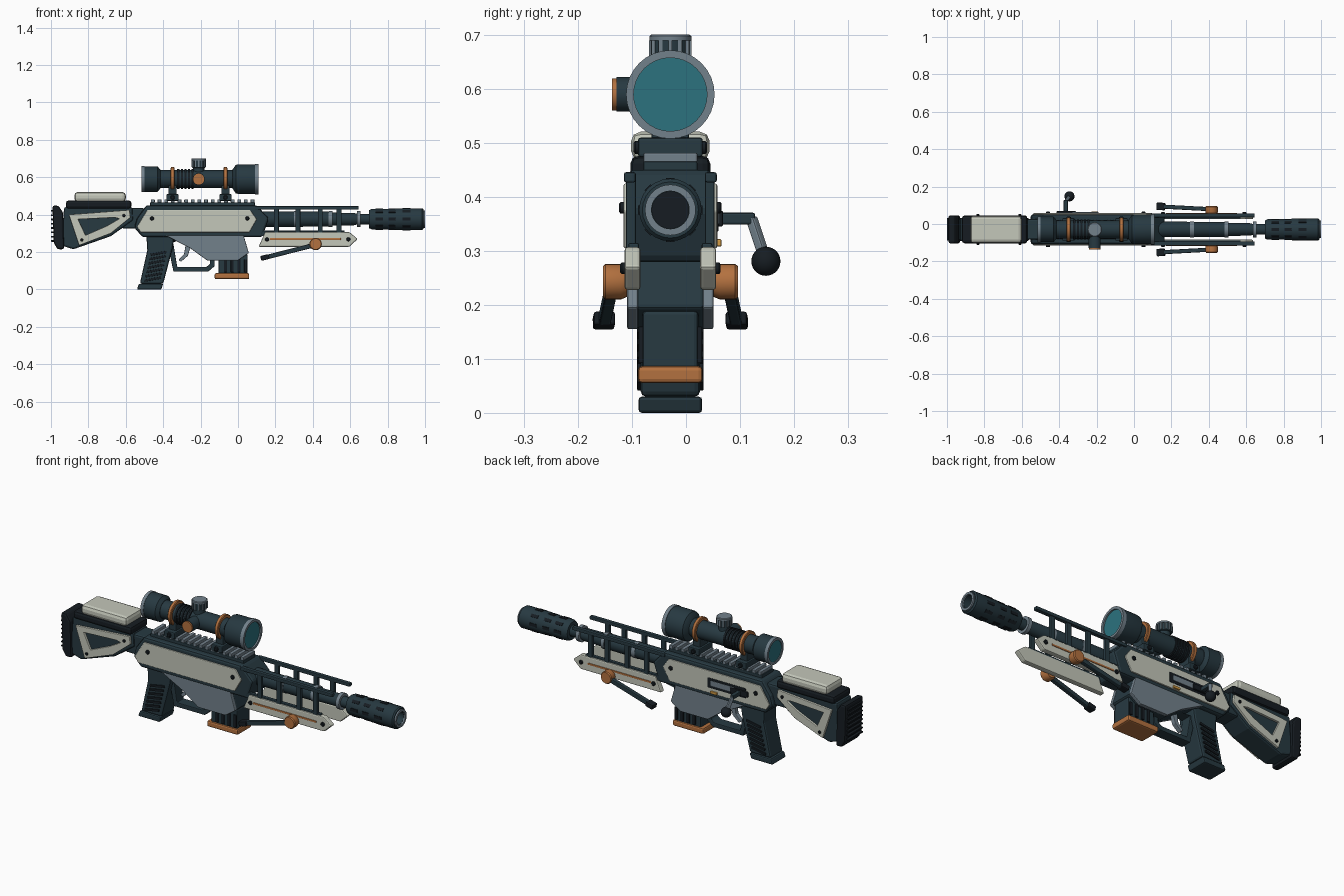
import bpy, bmesh, math
from mathutils import Vector, Matrix

CY = -0.029  # centre plane of the body


def material(name, rgb):
    m = bpy.data.materials.new(name)
    m.diffuse_color = (*rgb, 1)
    return m


DARK = material("dark_blue", (0.02, 0.041, 0.053))
BLACK = material("black", (0.008, 0.012, 0.016))
CREAM = material("cream", (0.55, 0.57, 0.49))
GREY = material("steel", (0.17, 0.22, 0.26))
COPPER = material("copper", (0.45, 0.165, 0.05))
GOLD = material("gold", (0.65, 0.33, 0.06))
TEAL = material("lens", (0.025, 0.17, 0.21))


def finish(name, bm, mat, bevel=0.0, smooth=False):
    bmesh.ops.recalc_face_normals(bm, faces=bm.faces)
    me = bpy.data.meshes.new(name)
    bm.to_mesh(me)
    bm.free()
    me.materials.append(mat)
    ob = bpy.data.objects.new(name, me)
    ob.location.y = CY
    bpy.context.collection.objects.link(ob)
    if bevel:
        b = ob.modifiers.new("bevel", "BEVEL")
        b.width, b.segments, b.limit_method = bevel, 2, "ANGLE"
    if smooth:
        me.shade_smooth()
        me.set_sharp_from_angle(angle=math.radians(35))
    return ob


def prism(name, pts, y0, y1, mat, bevel=0.006):
    """Extrude an x-z outline from y0 to y1 (relative to the body centre)."""
    bm = bmesh.new()
    a, b = [[bm.verts.new((x, y, z)) for x, z in pts] for y in (y0, y1)]
    bm.faces.new(a)
    bm.faces.new(b)
    for i in range(len(pts)):
        j = (i + 1) % len(pts)
        bm.faces.new((a[i], a[j], b[j], b[i]))
    return finish(name, bm, mat, bevel)


def frame(name, outer, inner, y0, y1, mat, bevel=0.003):
    """Prism with a matching hole."""
    bm = bmesh.new()
    loops = [[bm.verts.new((x, y, z)) for x, z in p]
             for p, y in ((outer, y0), (outer, y1), (inner, y1), (inner, y0))]
    n = len(outer)
    for k in range(4):
        a, b = loops[k], loops[(k + 1) % 4]
        for i in range(n):
            j = (i + 1) % n
            bm.faces.new((a[i], a[j], b[j], b[i]))
    return finish(name, bm, mat, bevel)


def box(name, x0, x1, y0, y1, z0, z1, mat, bevel=0.004):
    return prism(name, [(x0, z0), (x1, z0), (x1, z1), (x0, z1)], y0, y1, mat, bevel)


def lathe(name, pts, loc, axis, mat, n=32, closed=False):
    """Revolve (distance, radius) points about an axis through loc."""
    bm = bmesh.new()
    rot = Vector(axis).to_track_quat("Z", "Y")
    rings = [[bm.verts.new(rot @ Vector((r * math.cos(t), r * math.sin(t), d)) + Vector(loc))
              for t in (2 * math.pi * i / n for i in range(n))] for d, r in pts]
    pairs = list(zip(rings, rings[1:])) + ([(rings[-1], rings[0])] if closed else [])
    for a, b in pairs:
        for i in range(n):
            j = (i + 1) % n
            bm.faces.new((a[i], a[j], b[j], b[i]))
    if not closed:
        bm.faces.new(rings[0])
        bm.faces.new(rings[-1])
    return finish(name, bm, mat, 0, True)


def beam(name, p, q, w, h, mat, bevel=0.004):
    """Square bar between two points."""
    p, q = Vector(p), Vector(q)
    bm = bmesh.new()
    m = (Matrix.Translation((p + q) / 2) @ (q - p).to_track_quat("Z", "Y").to_matrix().to_4x4()
         @ Matrix.Diagonal((w, h, (q - p).length, 1)))
    bmesh.ops.create_cube(bm, size=1, matrix=m)
    return finish(name, bm, mat, bevel)


def screw(name, x, z, y, s, r=0.011):
    lathe(name, [(-0.004, r), (0.005, r), (0.008, r * 0.7)], (x, s * y, z), (0, s, 0), BLACK, 12)


X = (1, 0, 0)

# Receiver and lower body
prism("receiver", [(-0.49, 0.45), (0.10, 0.45), (0.165, 0.38), (0.13, 0.28), (-0.51, 0.28),
                   (-0.555, 0.33), (-0.54, 0.38)], -0.08, 0.08, DARK, 0.012)
lower = [(-0.39, 0.29), (0.03, 0.29), (0.058, 0.195), (0.0, 0.155), (-0.165, 0.155), (-0.255, 0.22)]
prism("lower_receiver", lower, -0.062, 0.062, DARK)
for s in (-1, 1):
    prism("lower_side_plate", lower, s * 0.06, s * 0.08, GREY, 0.004)
    prism("receiver_side_panel", [(-0.485, 0.425), (0.065, 0.425), (0.10, 0.375), (0.06, 0.305),
                                  (-0.52, 0.305), (-0.54, 0.335)], s * 0.076, s * 0.087, CREAM, 0.004)
    for x in (-0.46, 0.05):
        screw("panel_screw", x, 0.38, 0.087, s)

# Ejection port and bolt on the far side
box("ejection_port", -0.40, -0.17, 0.08, 0.089, 0.335, 0.39, BLACK, 0.003)
box("bolt_body", -0.33, -0.19, 0.08, 0.092, 0.348, 0.378, GREY, 0.004)
box("bolt_root", -0.415, -0.31, 0.08, 0.098, 0.345, 0.375, BLACK, 0.004)
box("bolt_release", -0.23, -0.19, 0.08, 0.095, 0.308, 0.322, GOLD, 0.003)
beam("bolt_arm", (-0.365, 0.09, 0.36), (-0.365, 0.157, 0.36), 0.022, 0.022, DARK)
beam("bolt_handle", (-0.365, 0.15, 0.362), (-0.347, 0.174, 0.29), 0.018, 0.018, GREY)
bm = bmesh.new()
bmesh.ops.create_uvsphere(bm, u_segments=24, v_segments=14, radius=0.027,
                          matrix=Matrix.Translation((-0.345, 0.177, 0.281)))
finish("bolt_knob", bm, BLACK, 0, True)

# Pistol grip with ribs
prism("grip", [(-0.49, 0.29), (-0.34, 0.29), (-0.35, 0.22), (-0.40, 0.03), (-0.525, 0.03), (-0.485, 0.21)],
      -0.055, 0.055, DARK, 0.01)
prism("grip_foot", [(-0.53, 0.03), (-0.40, 0.03), (-0.41, 0.0), (-0.54, 0.0)], -0.059, 0.059, DARK, 0.006)
for s in (-1, 1):
    for i in range(7):
        z = 0.055 + i * 0.023
        x = -0.462 + (z - 0.03) * 0.23
        beam("grip_rib", (x - 0.043, s * 0.056, z - 0.008), (x + 0.043, s * 0.056, z + 0.008), 0.011, 0.012, BLACK, 0.002)

# Trigger and guard
frame("trigger_guard", [(-0.375, 0.24), (-0.345, 0.095), (-0.16, 0.095), (-0.125, 0.125), (-0.125, 0.24)],
      [(-0.345, 0.24), (-0.325, 0.12), (-0.17, 0.12), (-0.15, 0.135), (-0.15, 0.24)], -0.03, 0.03, DARK, 0.004)
prism("trigger", [(-0.28, 0.24), (-0.25, 0.24), (-0.268, 0.18), (-0.305, 0.148), (-0.318, 0.158), (-0.288, 0.19)],
      -0.012, 0.012, GREY, 0.003)

# Magazine
box("magazine", -0.105, 0.052, -0.052, 0.052, 0.07, 0.19, DARK, 0.008)
box("magazine_base", -0.125, 0.06, -0.06, 0.06, 0.055, 0.087, COPPER, 0.008)
for s in (-1, 1):
    for i in range(4):
        x = -0.075 + i * 0.036
        box("magazine_rib", x, x + 0.016, s * 0.05, s * 0.059, 0.092, 0.16, BLACK, 0.002)

# Stock
box("stock_neck", -0.62, -0.50, -0.055, 0.055, 0.325, 0.435, DARK, 0.01)
prism("stock", [(-0.93, 0.44), (-0.565, 0.44), (-0.56, 0.37), (-0.68, 0.285), (-0.88, 0.215), (-0.945, 0.235)],
      -0.062, 0.062, DARK, 0.01)
prism("butt_pad", [(-0.992, 0.448), (-0.96, 0.448), (-0.935, 0.41), (-0.93, 0.215), (-0.965, 0.215), (-0.985, 0.25)],
      -0.075, 0.075, BLACK, 0.01)
for i in range(8):
    z = 0.255 + i * 0.023
    box("butt_ridge", -1.0, -0.975, -0.06, 0.06, z, z + 0.009, BLACK, 0.002)
box("cheek_base", -0.92, -0.57, -0.074, 0.074, 0.432, 0.476, BLACK, 0.014)
box("cheek_rest", -0.875, -0.60, -0.073, 0.073, 0.468, 0.521, CREAM, 0.018)
for s in (-1, 1):
    frame("stock_side_panel", [(-0.905, 0.40), (-0.58, 0.425), (-0.575, 0.385), (-0.68, 0.30), (-0.85, 0.235)],
          [(-0.855, 0.375), (-0.66, 0.385), (-0.635, 0.378), (-0.70, 0.34), (-0.815, 0.29)],
          s * 0.058, s * 0.074, CREAM)
    screw("stock_screw", -0.61, 0.395, 0.074, s, 0.008)
    screw("stock_screw", -0.835, 0.265, 0.074, s, 0.008)

# Top rail
box("rail_base", -0.47, 0.09, -0.05, 0.05, 0.445, 0.466, DARK, 0.003)
for i in range(16):
    x = -0.465 + i * 0.0355
    box("rail_tooth", x, x + 0.02, -0.05, 0.05, 0.464, 0.482, GREY, 0.003)

# Scope
S = (0, 0, 0.59)
lathe("scope_tube", [(-0.45, 0.048), (0.03, 0.048)], S, X, DARK)
lathe("eyepiece", [(-0.51, 0.062), (-0.505, 0.068), (-0.43, 0.068), (-0.415, 0.05)], S, X, DARK)
lathe("objective_bell", [(-0.03, 0.05), (-0.012, 0.076), (0.0, 0.079), (0.098, 0.079)], S, X, DARK)
lathe("objective_rim", [(0.09, 0.082), (0.11, 0.082), (0.11, 0.068), (0.09, 0.068)], S, X, GREY, closed=True)
lathe("eyepiece_rim", [(-0.517, 0.07), (-0.50, 0.07), (-0.50, 0.056), (-0.517, 0.056)], S, X, GREY, closed=True)
lathe("objective_lens", [(0.09, 0.07), (0.102, 0.07)], S, X, TEAL)
lathe("eyepiece_lens", [(-0.513, 0.058), (-0.50, 0.058)], S, X, TEAL)
for i in range(5):
    x = -0.325 + i * 0.019
    lathe("zoom_ring_rib", [(x, 0.054), (x + 0.011, 0.054)], S, X, BLACK)
for x in (-0.35, -0.067):
    lathe("scope_ring", [(x - 0.01, 0.06), (x - 0.007, 0.064), (x + 0.007, 0.064), (x + 0.01, 0.06)], S, X, COPPER)
    box("ring_post", x - 0.022, x + 0.022, -0.035, 0.035, 0.50, 0.56, DARK)
    box("ring_clamp", x - 0.033, x + 0.033, -0.06, 0.06, 0.474, 0.51, DARK, 0.005)
    for s in (-1, 1):
        screw("clamp_screw", x, 0.492, 0.06, s, 0.012)
T = (-0.21, 0, 0.59)
lathe("top_turret", [(0.03, 0.03), (0.06, 0.03), (0.062, 0.036), (0.1, 0.036)], T, (0, 0, 1), DARK, 24)
lathe("top_turret_cap", [(0.1, 0.039), (0.108, 0.039), (0.111, 0.035)], T, (0, 0, 1), GREY, 24)
for i in range(12):
    a = math.tau * i / 12
    p = Vector((-0.21 + 0.036 * math.cos(a), 0.036 * math.sin(a), 0.655))
    beam("turret_knurl", p, p + Vector((0, 0, 0.035)), 0.007, 0.007, GREY, 0)
lathe("side_turret", [(0.03, 0.032), (0.1, 0.032)], T, (0, -1, 0), DARK, 24)
lathe("side_turret_cap", [(0.098, 0.03), (0.108, 0.03)], T, (0, -1, 0), COPPER, 24)

# Barrel and muzzle brake
B = (0, 0, 0.376)
lathe("barrel", [(0.1, 0.042), (0.48, 0.04), (0.50, 0.035), (0.62, 0.033), (0.64, 0.028), (0.73, 0.028)], B, X, DARK)
for x in (0.31, 0.495, 0.645):
    lathe("barrel_band", [(x - 0.01, 0.043), (x + 0.01, 0.043)], B, X, GREY)
lathe("muzzle_brake", [(0.70, 0.03), (0.70, 0.048), (0.715, 0.055), (0.835, 0.055), (0.845, 0.058), (0.985, 0.058),
                       (0.992, 0.052), (0.992, 0.034), (0.80, 0.034), (0.80, 0.03)], B, X, DARK, 24, True)
lathe("muzzle_ring", [(0.985, 0.047), (1.0, 0.047), (1.0, 0.035), (0.985, 0.035)], B, X, GREY, closed=True)
lathe("bore", [(0.80, 0.034), (0.94, 0.034)], B, X, BLACK)
for k in range(8):
    a = math.tau * k / 8
    for x in (0.735, 0.805, 0.88):
        d = Vector((0, math.cos(a), math.sin(a))) * (0.0525 if x < 0.85 else 0.055)
        prt = bmesh.new()
        bmesh.ops.create_cube(prt, size=1, matrix=Matrix.Translation(Vector((x + 0.02, 0, 0.376)) + d)
                              @ Matrix.Rotation(a, 4, "X") @ Matrix.Diagonal((0.042, 0.009, 0.016, 1)))
        finish("brake_slot", prt, BLACK)

# Handguard and folded bipod, both sides
for s in (-1, 1):
    box("guard_top_bar", 0.09, 0.645, s * 0.064, s * 0.086, 0.427, 0.446, DARK, 0.004)
    for x in (0.205, 0.32, 0.44, 0.54):
        box("guard_post", x - 0.013, x + 0.013, s * 0.064, s * 0.082, 0.285, 0.435, DARK, 0.003)
    box("guard_lower_bar", 0.10, 0.57, s * 0.058, s * 0.078, 0.285, 0.315, DARK, 0.004)
    prism("guard_side_panel", [(0.145, 0.307), (0.595, 0.307), (0.64, 0.27), (0.595, 0.228), (0.11, 0.228)],
          s * 0.055, s * 0.085, CREAM, 0.006)
    box("guard_stripe", 0.17, 0.55, s * 0.08, s * 0.088, 0.265, 0.275, COPPER, 0.002)
    for x in (0.155, 0.59):
        screw("guard_screw", x, 0.268, 0.085, s)
    lathe("bipod_hinge", [(0.08, 0.028), (0.092, 0.033), (0.12, 0.033), (0.125, 0.029)],
          (0.415, 0, 0.243), (0, s, 0), COPPER, 24)
    beam("bipod_leg", (0.41, s * 0.108, 0.238), (0.15, s * 0.122, 0.172), 0.022, 0.024, DARK)
    beam("bipod_foot", (0.165, s * 0.122, 0.176), (0.122, s * 0.124, 0.166), 0.04, 0.026, BLACK, 0.005)
